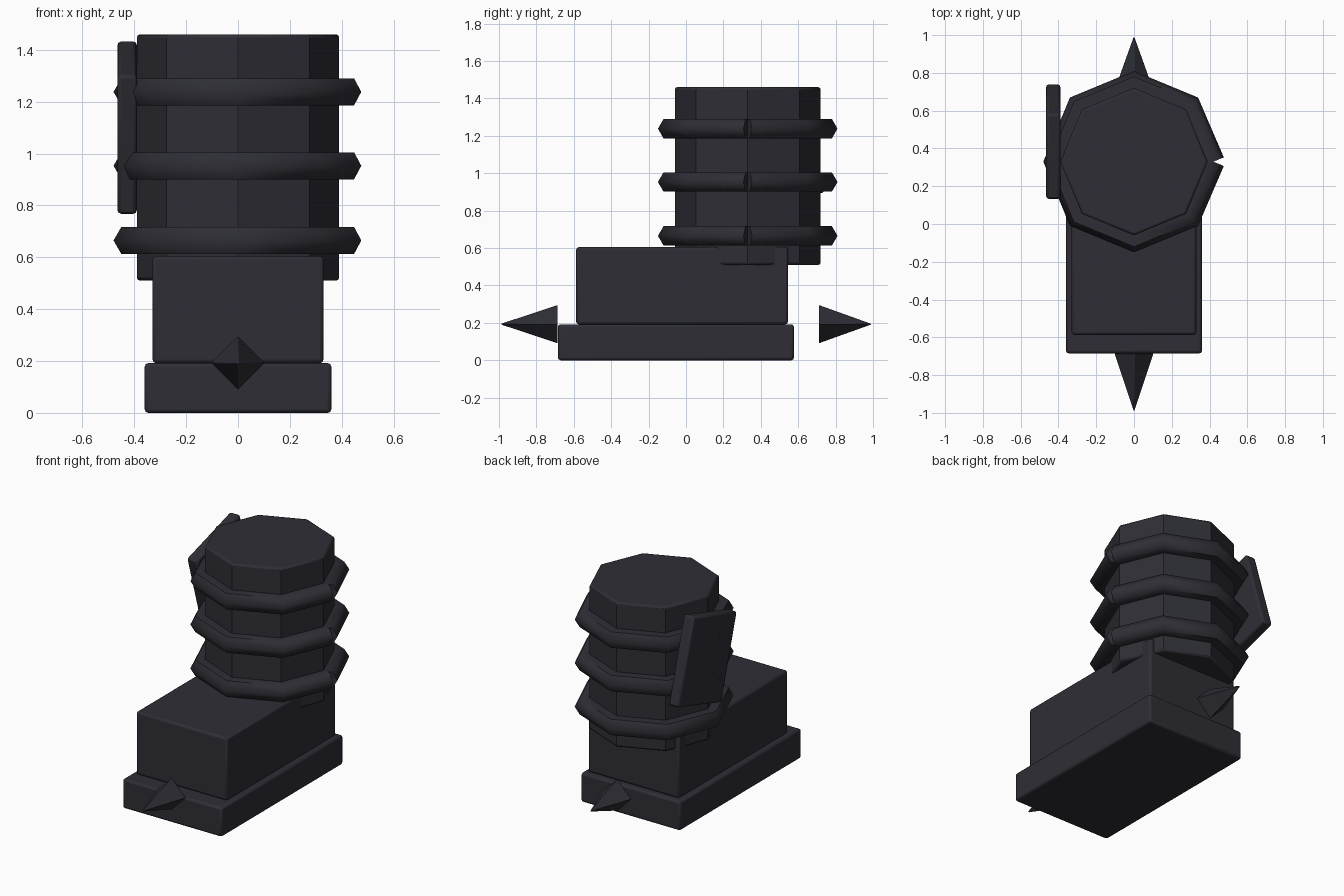
import bpy, bmesh, math
from mathutils import Vector

if "Cube" in bpy.data.objects:
    bpy.data.objects.remove(bpy.data.objects["Cube"])

dark = bpy.data.materials.new("charcoal")
dark.diffuse_color = (0.027, 0.027, 0.036, 1)
dark.use_nodes = True
dark.node_tree.nodes["Principled BSDF"].inputs["Base Color"].default_value = dark.diffuse_color


def finish(bm, name, bevel=0.0, angle=30):
    """Turn a bmesh into a shaded, optionally bevelled object."""
    bmesh.ops.recalc_face_normals(bm, faces=bm.faces)
    me = bpy.data.meshes.new(name)
    bm.to_mesh(me)
    bm.free()
    me.materials.append(dark)
    ob = bpy.data.objects.new(name, me)
    bpy.context.collection.objects.link(ob)
    bpy.ops.object.select_all(action='DESELECT')
    ob.select_set(True)
    bpy.context.view_layer.objects.active = ob
    bpy.ops.object.shade_smooth_by_angle(angle=math.radians(angle))
    if bevel:
        mod = ob.modifiers.new("soft_edges", 'BEVEL')
        mod.width = bevel
        mod.segments = 2
        mod.limit_method = 'ANGLE'
        mod.angle_limit = math.radians(50)
    return ob


def box(name, lo, hi, bevel=0.014):
    bm = bmesh.new()
    bmesh.ops.create_cube(bm, size=1)
    lo, hi = Vector(lo), Vector(hi)
    bmesh.ops.scale(bm, vec=hi - lo, verts=bm.verts)
    bmesh.ops.translate(bm, vec=(lo + hi) / 2, verts=bm.verts)
    return finish(bm, name, bevel)


def ring(name, z, path_r=0.42, tube_r=0.06, cy=0.33):
    """Open eight-sided hoop with a hexagonal section, split on the right."""
    bm = bmesh.new()
    loops = []
    for i in range(9):
        a = i * math.pi / 4
        tilt = {0: a + math.pi / 8, 8: a - math.pi / 8}.get(i, a)
        c = Vector((path_r * math.cos(a), cy + path_r * math.sin(a), z))
        out = Vector((math.cos(tilt), math.sin(tilt), 0))
        loops.append([bm.verts.new(c + out * tube_r * math.cos(k * math.pi / 3)
                                   + Vector((0, 0, tube_r * math.sin(k * math.pi / 3))))
                      for k in range(6)])
    for p, q in zip(loops, loops[1:]):
        for k in range(6):
            bm.faces.new((p[k], p[k - 1], q[k - 1], q[k]))
    bm.faces.new(loops[0])
    bm.faces.new(loops[-1])
    return finish(bm, name, angle=61)


def spike(name, y_base, y_tip, z=0.193, r=0.104):
    """Four-sided pyramid pointing along y."""
    bm = bmesh.new()
    base = [bm.verts.new((r * math.cos(k * math.pi / 2), y_base,
                          z + r * math.sin(k * math.pi / 2))) for k in range(4)]
    tip = bm.verts.new((0, y_tip, z))
    bm.faces.new(base)
    for k in range(4):
        bm.faces.new((base[k - 1], base[k], tip))
    return finish(bm, name, 0.004)


# Stepped body
box("base_slab", (-0.36, -0.685, 0), (0.36, 0.577, 0.192))
box("body_block", (-0.33, -0.587, 0.192), (0.33, 0.545, 0.605))

# Octagonal drum
bm = bmesh.new()
bmesh.ops.create_cone(bm, cap_ends=True, segments=8, radius1=0.39, radius2=0.39, depth=0.95)
# put corners on the axes
a0 = min(math.atan2(v.co.y, v.co.x) % (math.pi / 4) for v in bm.verts)
if 0.1 < a0 < 0.7:
    for v in bm.verts:
        x, y = v.co.x, v.co.y
        v.co.x = x * math.cos(a0) + y * math.sin(a0)
        v.co.y = -x * math.sin(a0) + y * math.cos(a0)
drum = finish(bm, "drum", 0.012)
drum.location = (0, 0.33, 0.985)

# Hoops around the drum
for n, z in enumerate((0.665, 0.953, 1.238)):
    ring(f"hoop_{n + 1}", z)

# Tilted plate on the left of the drum
plate = box("side_plate", (-0.0375, -0.236, -0.28), (0.0375, 0.236, 0.28))
plate.location = (-0.4275, 0.436, 1.1)
plate.rotation_euler.x = math.radians(16.7)

# Spikes at both ends
spike("front_spike", -0.686, -1.0)
spike("rear_spike", 0.71, 1.0)
